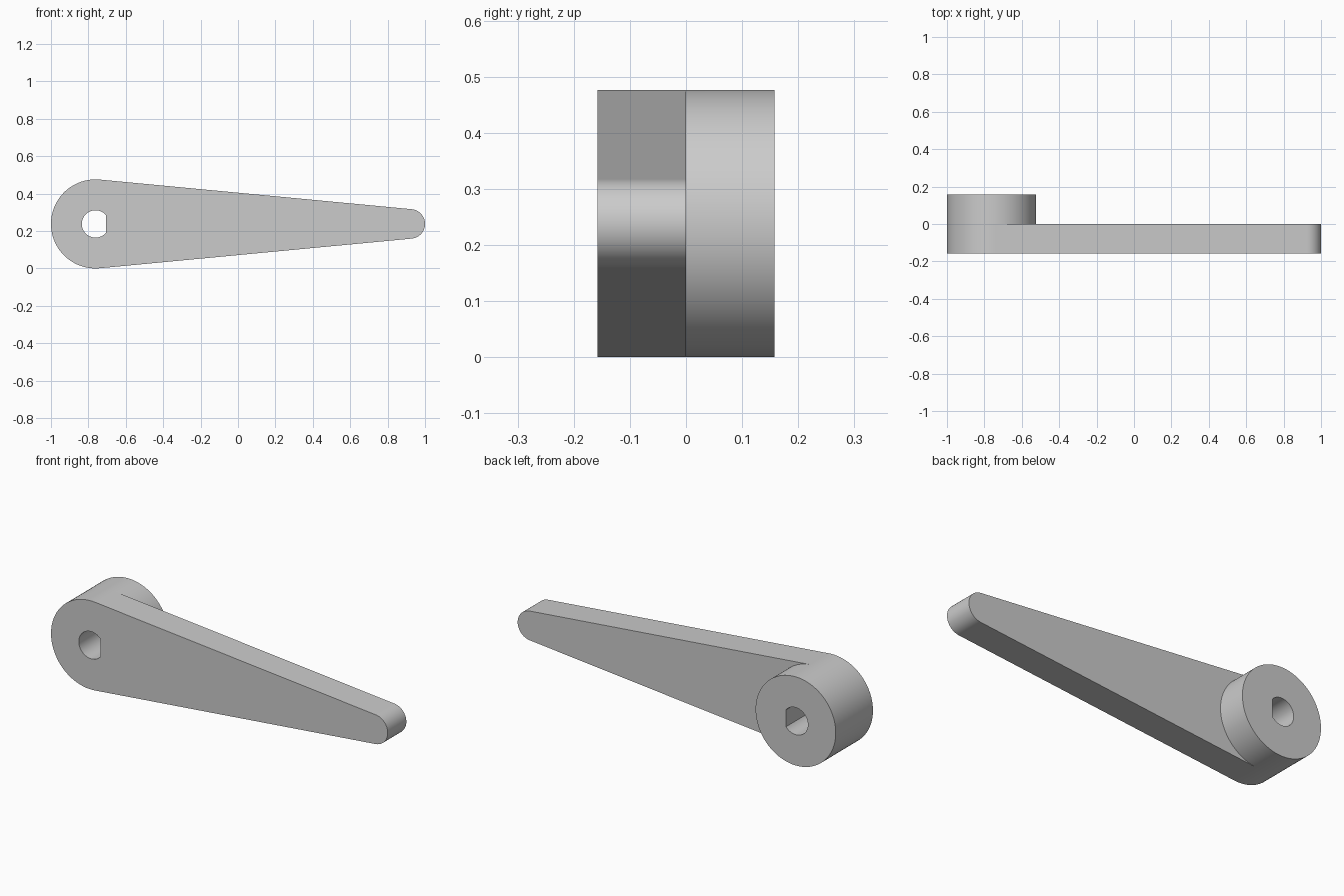
import bpy
import bmesh
from math import acos, cos, sin, pi

if "Cube" in bpy.data.objects:
    bpy.data.objects.remove(bpy.data.objects["Cube"], do_unlink=True)

# Main sizes
HUB_R, TIP_R, BORE_R, FLAT = 0.238, 0.079, 0.073, 0.057
HUB_X, TIP_X, MID_Z = -1 + HUB_R, 1 - TIP_R, HUB_R
FRONT, MIDDLE, BACK = -0.158, 0.0, 0.158

metal = bpy.data.materials.new("plain grey")
metal.use_nodes = True
grey = (0.6, 0.6, 0.6, 1)
metal.diffuse_color = grey
metal.node_tree.nodes["Principled BSDF"].inputs["Base Color"].default_value = grey


def arc(cx, radius, start, end, steps):
    """Points (x, z) along an arc, both ends included."""
    angles = [start + (end - start) * i / steps for i in range(steps + 1)]
    return [(cx + radius * cos(a), MID_Z + radius * sin(a)) for a in angles]


bm = bmesh.new()


def row(points, y):
    return [bm.verts.new((x, y, z)) for x, z in points]


def wall(a, b, smooth=True):
    """Strip of quads between two matching rows."""
    for i in range(len(a) - 1):
        bm.faces.new((a[i], a[i + 1], b[i + 1], b[i])).smooth = smooth


def cap(*loops):
    """Flat face inside the first loop, with any further loops as holes."""
    edges = []
    for loop in loops:
        for a, b in zip(loop, loop[1:] + loop[:1]):
            edges.append(bm.edges.get((a, b)) or bm.edges.new((a, b)))
    bmesh.ops.triangle_fill(bm, edges=edges, use_beauty=True)


# Profiles: hub and tip arcs joined by tangent lines, and a D-shaped bore
tangent = acos((HUB_R - TIP_R) / (TIP_X - HUB_X))
corner = acos(FLAT / BORE_R)
outer = arc(HUB_X, HUB_R, tangent, 2 * pi - tangent, 48)
inner = arc(HUB_X, HUB_R, -tangent, tangent, 48)
tip = arc(TIP_X, TIP_R, -tangent, tangent, 32)
bore = arc(HUB_X, BORE_R, corner, 2 * pi - corner, 40)

outer_rows = [row(outer, y) for y in (FRONT, MIDDLE, BACK)]
tip_rows = [row(tip, y) for y in (FRONT, MIDDLE)]
bore_rows = [row(bore, y) for y in (FRONT, BACK)]
mid, back = outer_rows[1], outer_rows[2]
inner_rows = [[m[-1]] + row(inner[1:-1], y) + [m[0]]
              for m, y in ((mid, MIDDLE), (back, BACK))]

# Curved walls of hub, boss, tip and bore
wall(outer_rows[0], mid)
wall(mid, back)
wall(*inner_rows)
wall(*tip_rows)
wall(*bore_rows)

# Flat walls: arm underside, arm top and bore flat
wall([outer_rows[0][-1], tip_rows[0][0]], [mid[-1], tip_rows[1][0]], False)
wall([tip_rows[0][-1], outer_rows[0][0]], [tip_rows[1][-1], mid[0]], False)
wall([bore_rows[0][-1], bore_rows[0][0]], [bore_rows[1][-1], bore_rows[1][0]], False)

# Front face, boss end and arm back
cap(outer_rows[0] + tip_rows[0], bore_rows[0])
cap(back + inner_rows[1][1:-1], bore_rows[1])
cap(tip_rows[1] + inner_rows[0][::-1])

bmesh.ops.recalc_face_normals(bm, faces=bm.faces[:])
mesh = bpy.data.meshes.new("lever_arm")
bm.to_mesh(mesh)
bm.free()
mesh.materials.append(metal)
lever = bpy.data.objects.new("lever_arm", mesh)
bpy.context.collection.objects.link(lever)
